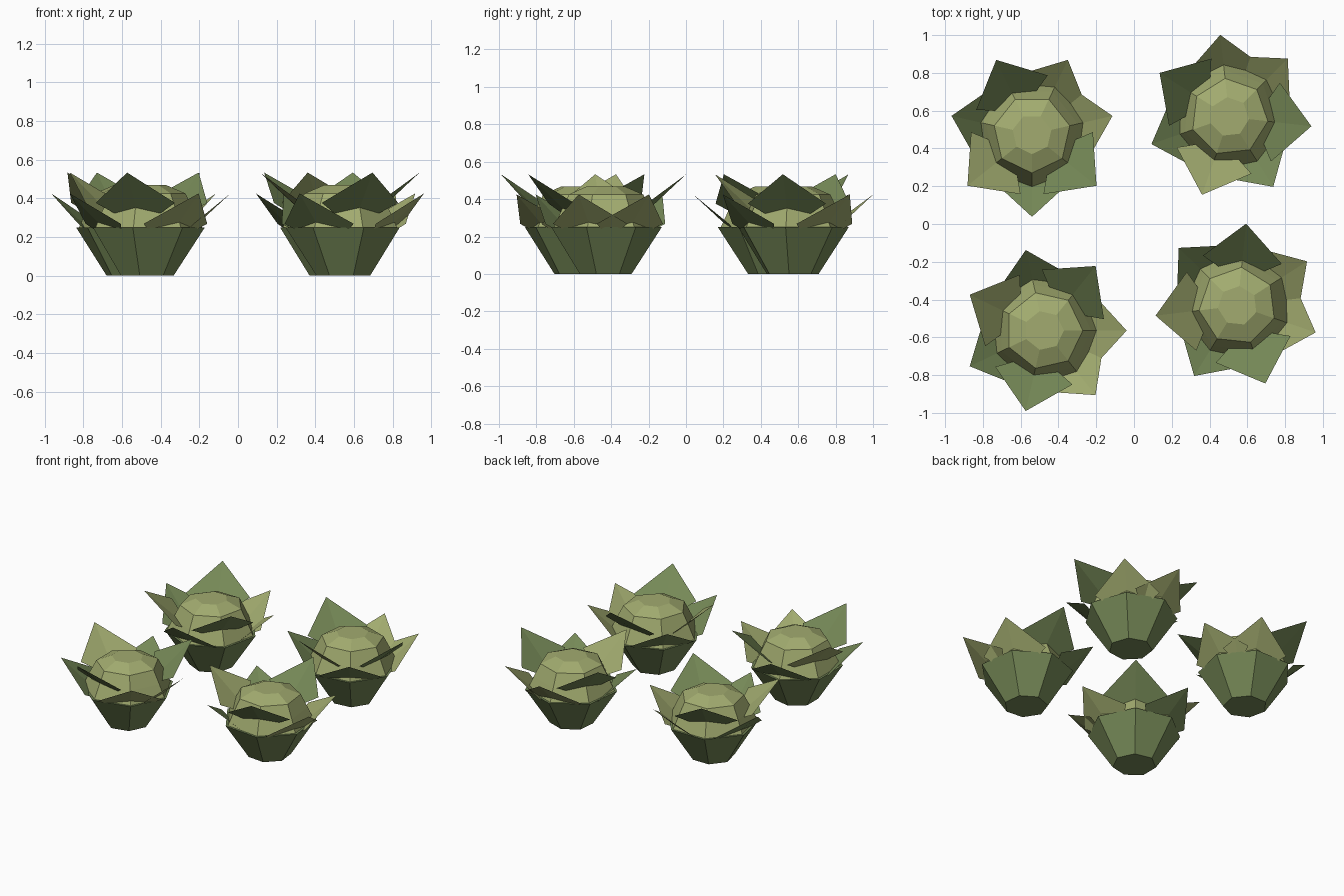
import bpy
import bmesh
from math import cos, sin, pi, radians

default_cube = bpy.data.objects.get("Cube")
if default_cube:
    bpy.data.objects.remove(default_cube, do_unlink=True)

SIDES = 7
STEP = 2 * pi / SIDES


def make_material(name, color):
    mat = bpy.data.materials.new(name)
    mat.use_nodes = True
    mat.diffuse_color = color
    bsdf = mat.node_tree.nodes["Principled BSDF"]
    bsdf.inputs["Base Color"].default_value = color
    bsdf.inputs["Roughness"].default_value = 0.9
    return mat


dark_green = make_material("dark leaf green", (0.18, 0.25, 0.095, 1))
light_green = make_material("light leaf green", (0.36, 0.41, 0.16, 1))


def place(name, bm, mat, location, turn):
    mesh = bpy.data.meshes.new(name)
    bm.to_mesh(mesh)
    bm.free()
    mesh.materials.append(mat)
    obj = bpy.data.objects.new(name, mesh)
    obj.location = (location[0], location[1], 0)
    obj.rotation_euler.z = turn
    bpy.context.collection.objects.link(obj)
    return obj


def lathe(profile):
    """Faceted solid through rings of (radius, height), capped at both ends."""
    bm = bmesh.new()
    rings = [[bm.verts.new((r * cos(i * STEP), r * sin(i * STEP), z))
              for i in range(SIDES)] for r, z in profile]
    for low, high in zip(rings, rings[1:]):
        for i in range(SIDES):
            j = (i + 1) % SIDES
            bm.faces.new((low[i], low[j], high[j], high[i]))
    bm.faces.new(rings[0][::-1])
    bm.faces.new(rings[-1])
    return bm


def leaf(lift):
    """Pointed leaf folded along its midrib, growing towards +x."""
    bm = bmesh.new()
    tip = bm.verts.new((0.437, 0, 0.425 + lift))
    root = bm.verts.new((0.13, 0, 0.14 + lift))
    left = bm.verts.new((0.245, 0.21, 0.268 + lift))
    right = bm.verts.new((0.245, -0.21, 0.268 + lift))
    bm.faces.new((root, tip, left))
    bm.faces.new((root, right, tip))
    return bm


# Outer cup and inner head outlines
CUP = [(0.143, 0), (0.305, 0.25)]
HEAD = [(0.29, 0.248), (0.25, 0.335), (0.205, 0.425), (0.105, 0.468)]

# Leaves in order around the plant: raised or not, and colour
LEAVES = [(True, dark_green), (False, dark_green), (True, light_green),
          (False, dark_green), (True, dark_green), (False, light_green),
          (False, light_green)]

# Position of each plant and the direction of its first leaf
PLANTS = {
    "back_right": ((-0.54, 0.475), 115.7),
    "back_left": ((0.505, 0.567), 147.8),
    "front_right": ((-0.476, -0.564), 51.4),
    "front_left": ((0.548, -0.433), 84),
}

for label, (spot, degrees) in PLANTS.items():
    turn = radians(degrees)
    place(label + "_cup", lathe(CUP), dark_green, spot, turn)
    place(label + "_head", lathe(HEAD), light_green, spot, turn)
    for i, (raised, mat) in enumerate(LEAVES):
        place(f"{label}_leaf_{i + 1}", leaf(0.108 if raised else 0), mat,
              spot, turn + i * STEP)
